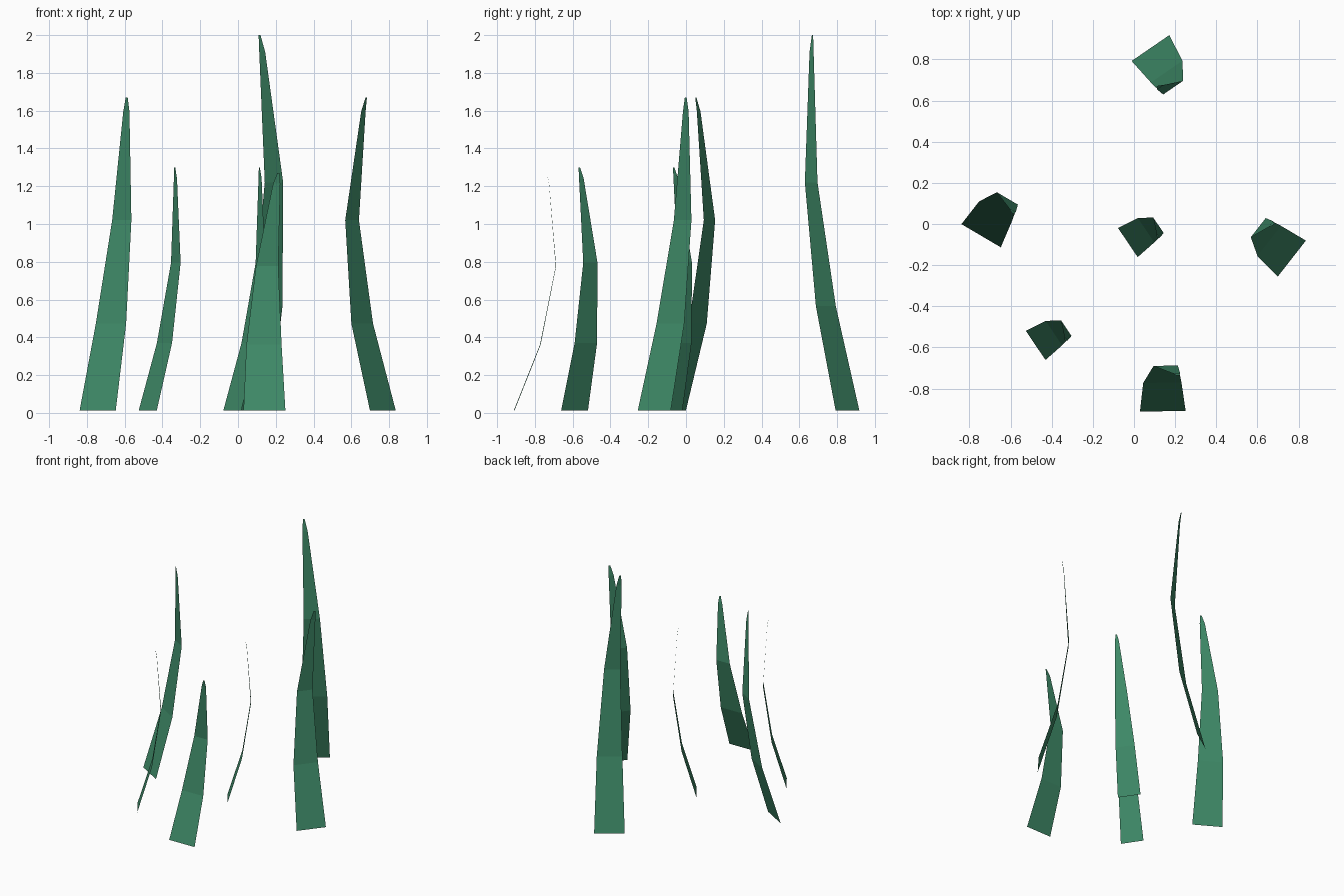
import bpy, math

if "Cube" in bpy.data.objects:
    bpy.data.objects.remove(bpy.data.objects["Cube"])

green = bpy.data.materials.new("grass green")
green.diffuse_color = (0.048, 0.25, 0.135, 1)
green.use_nodes = True
green.node_tree.nodes["Principled BSDF"].inputs["Base Color"].default_value = green.diffuse_color

# Blade rows: sideways drift, backward bend, height fraction, half width
ROWS = [(0, 0, 0, 0.111), (0, 0.139, 0.278, 0.093), (-0.018, 0.221, 0.608, 0.059),
        (-0.068, 0.184, 0.955, 0.019), (-0.077, 0.172, 1, 0.006)]
BASE_Z = 0.012


def blade(name, x, y, angle, height, scale=1.0):
    """One flat, bent grass blade; angle is the direction of its width."""
    a = math.radians(angle)
    ex, ey = math.cos(a), math.sin(a)
    nx, ny = ey, -ex
    verts = []
    for u, v, t, w in ROWS:
        for side in (-1, 1):
            s, b = (u + side * w) * scale, v * scale
            verts.append((x + s * ex + b * nx, y + s * ey + b * ny,
                          BASE_Z + t * (height - BASE_Z)))
    faces = [(2 * i, 2 * i + 1, 2 * i + 3, 2 * i + 2) for i in range(len(ROWS) - 1)]
    mesh = bpy.data.meshes.new(name)
    mesh.from_pydata(verts, [], faces)
    mesh.materials.append(green)
    bpy.context.collection.objects.link(bpy.data.objects.new(name, mesh))


# Six blades in a loose tuft
blade("back_tall_blade", 0.08, 0.855, 34.5, 2.0)
blade("left_blade", -0.743, -0.057, 149.5, 1.67)
blade("right_blade", 0.767, -0.168, -128, 1.67)
blade("front_left_small_blade", -0.478, -0.59, 124, 1.30, 0.77)
blade("middle_small_blade", -0.03, -0.09, 124, 1.30, 0.77)
blade("front_short_blade", 0.14, -0.91, 181, 1.27)
